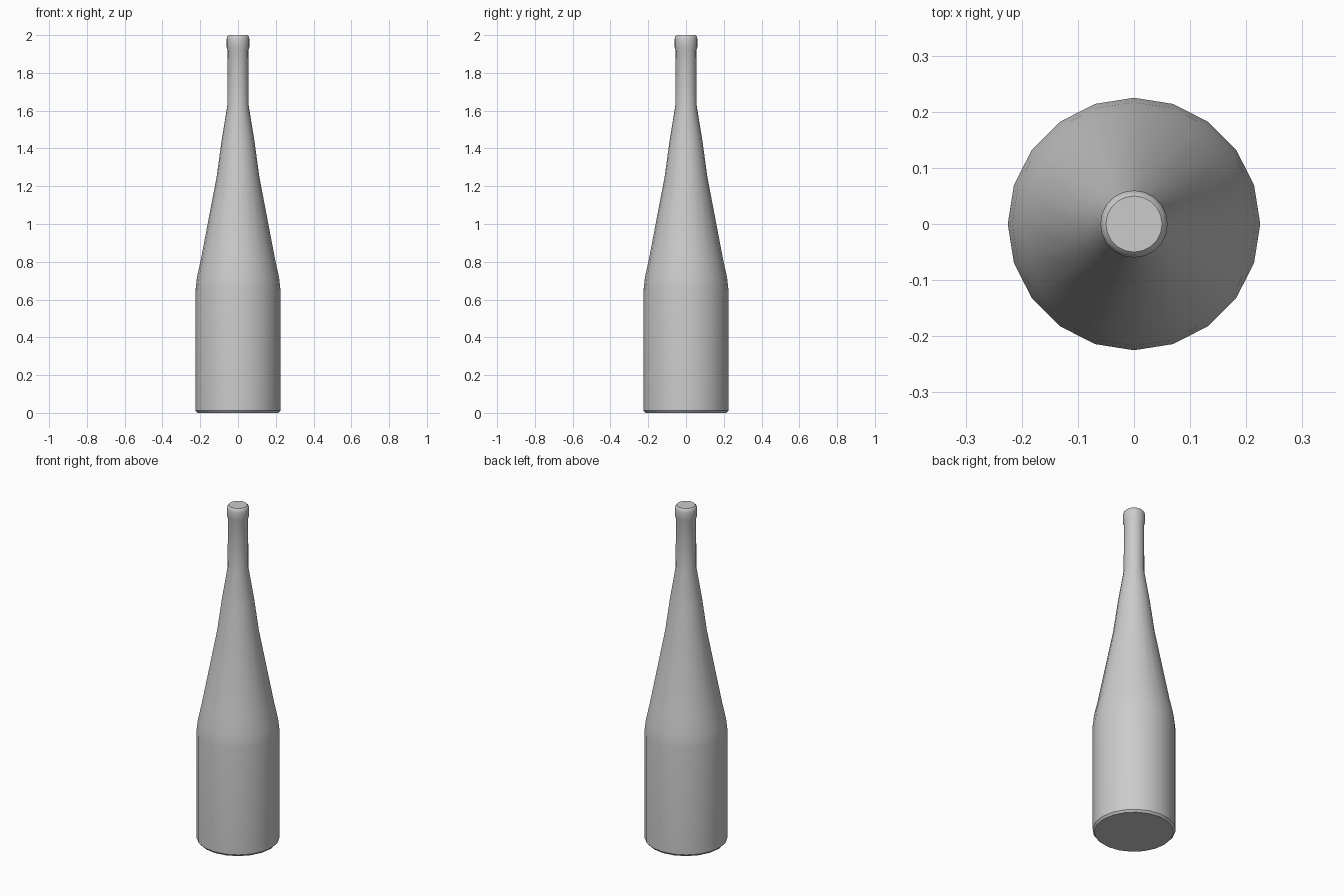
import bpy, bmesh, math

cube = bpy.data.objects.get("Cube")
if cube:
    bpy.data.objects.remove(cube, do_unlink=True)

SIDES = 20

grey = bpy.data.materials.new("light_grey")
grey.use_nodes = True
colour = (0.6, 0.6, 0.6, 1)
grey.diffuse_color = colour
grey.node_tree.nodes["Principled BSDF"].inputs["Base Color"].default_value = colour


def lathe(name, profile):
    """Turn a (radius, height) profile around z and close both ends."""
    bm = bmesh.new()
    rings = []
    for r, z in profile:
        angles = [math.tau * i / SIDES for i in range(SIDES)]
        rings.append([bm.verts.new((r * math.cos(a), r * math.sin(a), z)) for a in angles])
    for low, high in zip(rings, rings[1:]):
        for i in range(SIDES):
            j = (i + 1) % SIDES
            bm.faces.new((low[i], low[j], high[j], high[i]))
    bm.faces.new(rings[0][::-1])
    bm.faces.new(rings[-1])
    mesh = bpy.data.meshes.new(name)
    bm.to_mesh(mesh)
    bm.free()
    mesh.materials.append(grey)
    obj = bpy.data.objects.new(name, mesh)
    bpy.context.collection.objects.link(obj)
    bpy.ops.object.select_all(action="DESELECT")
    obj.select_set(True)
    bpy.context.view_layer.objects.active = obj
    bpy.ops.object.shade_smooth_by_angle(angle=math.radians(35))
    return obj


# Base edge, body, shoulder, tapering neck, lip and closed top
lathe("bottle", [
    (0.215, 0), (0.225, 0.012), (0.225, 0.65), (0.217, 0.72),
    (0.197, 0.81), (0.113, 1.25), (0.087, 1.44), (0.056, 1.63),
    (0.055, 1.92), (0.06, 1.935), (0.06, 1.98), (0.057, 1.993), (0.05, 2.0),
])
